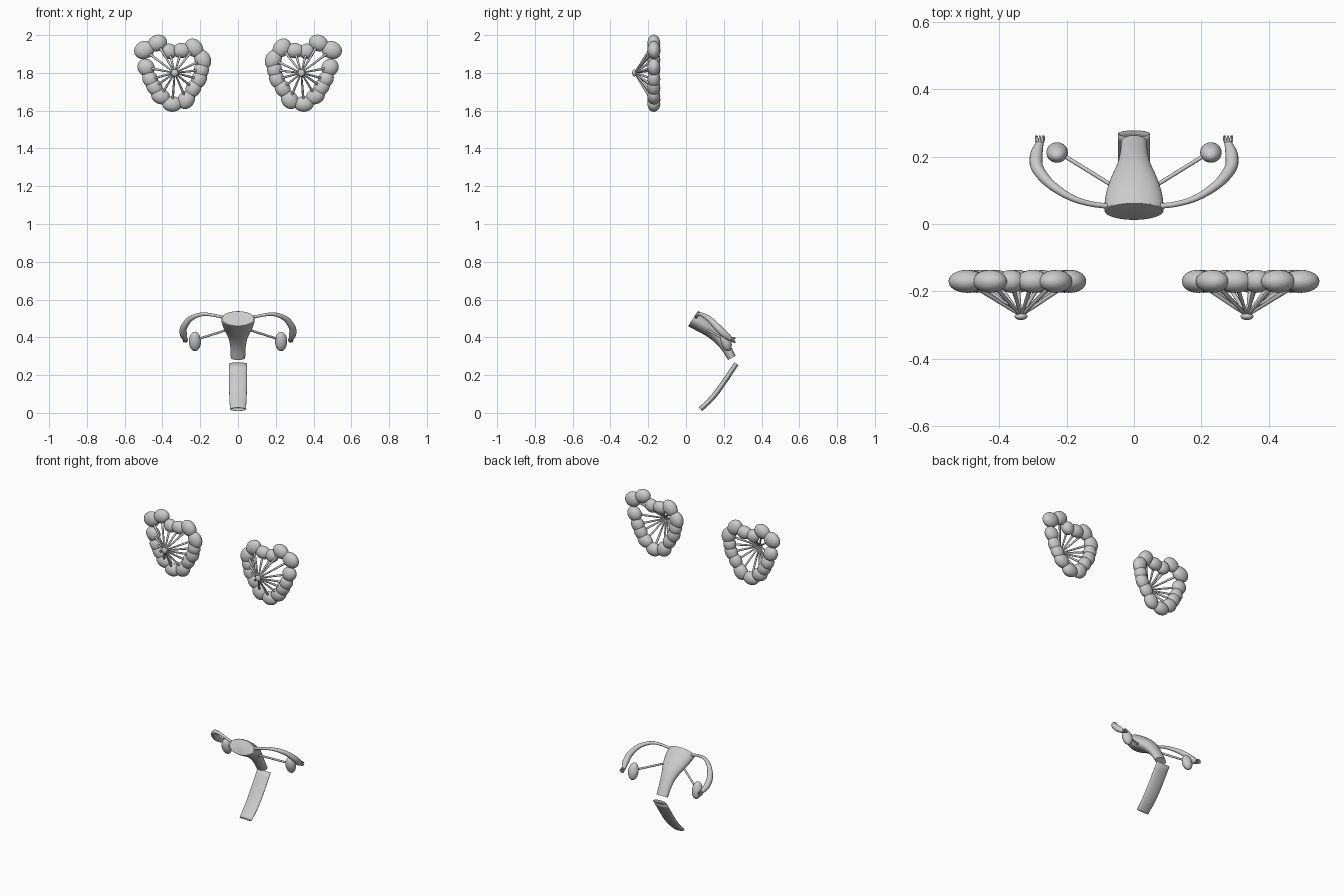
import bpy, bmesh, math
from mathutils import Vector, Matrix

if "Cube" in bpy.data.objects:
    bpy.data.objects.remove(bpy.data.objects["Cube"])

UP = Vector((0, 0, 1))


def finish(bm, name):
    bmesh.ops.recalc_face_normals(bm, faces=bm.faces)
    me = bpy.data.meshes.new(name)
    bm.to_mesh(me)
    bm.free()
    ob = bpy.data.objects.new(name, me)
    bpy.context.collection.objects.link(ob)
    bpy.ops.object.select_all(action='DESELECT')
    ob.select_set(True)
    bpy.context.view_layer.objects.active = ob
    bpy.ops.object.shade_smooth_by_angle(angle=math.radians(45))
    return ob


def smooth_path(pts, n):
    # Catmull-Rom through (x, y, z, width, depth) rows
    p = [tuple(2 * a - b for a, b in zip(pts[0], pts[1]))] + list(pts)
    p.append(tuple(2 * a - b for a, b in zip(pts[-1], pts[-2])))
    out = []
    for i in range(1, len(p) - 2):
        for k in range(n):
            t = k / n
            out.append([0.5 * (2 * b + (c - a) * t + (2 * a - 5 * b + 4 * c - d) * t * t
                               + (3 * b - a - 3 * c + d) * t ** 3)
                        for a, b, c, d in zip(*p[i - 1:i + 3])])
    return out + [list(pts[-1])]


def loft(bm, pts, sides=24, n=5, caps=True):
    rows = smooth_path(pts, n) if n > 1 else pts
    pos = [Vector(r[:3]) for r in rows]
    rings = []
    for i, r in enumerate(rows):
        t = (pos[min(i + 1, len(pos) - 1)] - pos[max(i - 1, 0)]).normalized()
        side = t.cross(UP).normalized()
        deep = side.cross(t)
        rings.append([bm.verts.new(pos[i] + side * r[3] * math.cos(a) + deep * r[4] * math.sin(a))
                      for a in (2 * math.pi * k / sides for k in range(sides))])
    for a, b in zip(rings, rings[1:]):
        for k in range(sides):
            j = (k + 1) % sides
            bm.faces.new((a[k], a[j], b[j], b[k]))
    if caps:
        bm.faces.new(rings[0])
        bm.faces.new(rings[-1])


def ellipsoid(bm, loc, size, rot=Matrix()):
    m = Matrix.Translation(loc) @ rot @ Matrix.Diagonal((*size, 1))
    bmesh.ops.create_uvsphere(bm, u_segments=24, v_segments=14, radius=1, matrix=m)


# Uterus: flat-topped curved body narrowing to the cervix
bm = bmesh.new()
loft(bm, [(0, .037, .500, .084, .045), (0, .045, .495, .088, .048), (0, .09, .468, .083, .045),
          (0, .135, .435, .068, .039), (0, .175, .395, .050, .032),
          (0, .21, .348, .041, .026), (0, .243, .291, .038, .023)], sides=40)
finish(bm, "uterus")

# Vaginal canal: open, flattened, slightly curved tube
bm = bmesh.new()
loft(bm, [(0, .077, .019, .042, .013), (0, .128, .068, .045, .014),
          (0, .177, .128, .047, .014), (0, .267, .260, .048, .013)], sides=40, caps=False)
canal = finish(bm, "vaginal_canal")
mod = canal.modifiers.new("wall", 'SOLIDIFY')
mod.thickness = .003

# Lobes of one gland: x, z, long radius, short radius, tilt in degrees
LOBES = [(.496, 1.921, .055, .047, 20), (.427, 1.958, .052, .043, 22), (.364, 1.914, .042, .040, -50),
         (.300, 1.918, .050, .040, 0), (.232, 1.932, .054, .044, -48), (.187, 1.870, .054, .043, -65),
         (.194, 1.815, .045, .040, 85), (.206, 1.767, .052, .040, 65), (.236, 1.718, .050, .040, 60),
         (.274, 1.658, .052, .044, 55), (.348, 1.635, .052, .041, 0), (.410, 1.677, .052, .042, -25),
         (.443, 1.725, .052, .040, -55), (.465, 1.767, .048, .040, -60), (.487, 1.829, .048, .044, -50)]

for s, tag in ((-1, "right"), (1, "left")):
    # Fallopian tube
    bm = bmesh.new()
    loft(bm, [(s * x, y, z, r, r) for x, y, z, r in (
        (.065, .052, .503, .008), (.13, .06, .517, .008), (.19, .08, .522, .010),
        (.25, .12, .500, .014), (.286, .165, .455, .018), (.290, .20, .420, .019),
        (.284, .225, .400, .015), (.279, .24, .390, .011))], sides=16)
    finish(bm, "fallopian_tube_" + tag)

    # Fimbriae: small fingers around the tube end
    bm = bmesh.new()
    for k in range(8):
        a = 2 * math.pi * k / 8
        c, d = math.cos(a), math.sin(a)
        loft(bm, [(s * .280 + .006 * c, .236, .392 + .006 * d, .004, .004),
                  (s * .279 + .011 * c, .25, .387 + .011 * d, .004, .004),
                  (s * .279 + .012 * c, .262, .384 + .012 * d, .002, .002)], sides=8, n=2)
    finish(bm, "fimbriae_" + tag)

    # Ovary and its ligament
    bm = bmesh.new()
    ellipsoid(bm, (s * .228, .212, .378), (.032, .028, .053), Matrix.Rotation(math.radians(15), 4, 'X'))
    finish(bm, "ovary_" + tag)
    bm = bmesh.new()
    loft(bm, [(s * .05, .105, .442, .006, .006), (s * .215, .207, .390, .006, .006)], sides=12, n=1)
    finish(bm, "ovarian_ligament_" + tag)

    # Mammary gland: ring of lobes, ducts meeting at the nipple
    lobes, ducts = bmesh.new(), bmesh.new()
    tip = Vector((s * .335, -.272, 1.80))
    for x, z, a, b, tilt in LOBES:
        loc = Vector((s * x, -.17, z))
        ellipsoid(lobes, loc, (a, .034, b), Matrix.Rotation(math.radians(tilt * s), 4, 'Y'))
        end = loc.lerp(tip, .12)
        loft(ducts, [(*end, .007, .007), (*tip, .004, .004)], sides=10, n=1)
    finish(lobes, "mammary_lobes_" + tag)
    finish(ducts, "milk_ducts_" + tag)
    bm = bmesh.new()
    ellipsoid(bm, (s * .335, -.274, 1.80), (.019, .011, .019))
    finish(bm, "nipple_" + tag)
